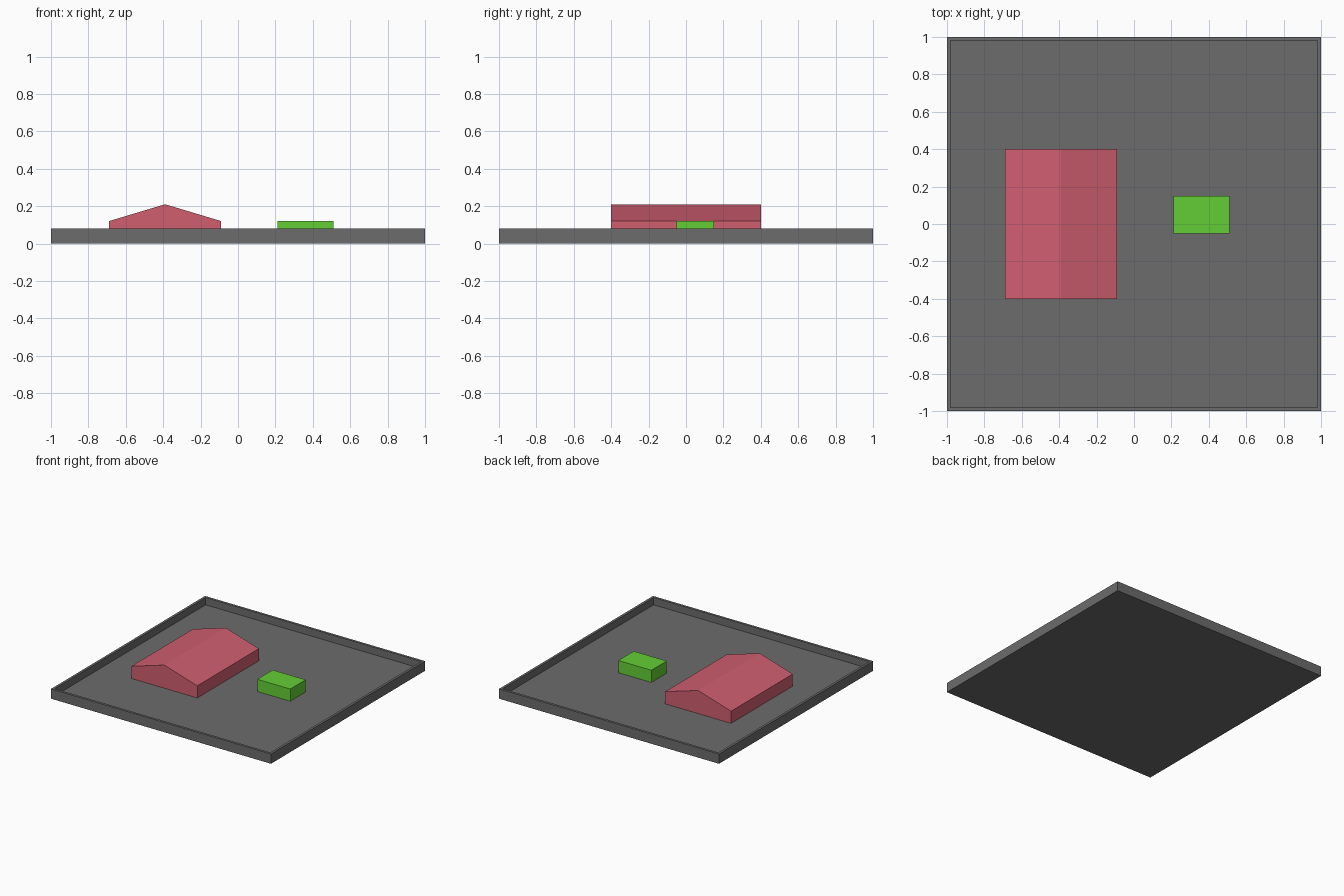
import bpy

if "Cube" in bpy.data.objects:
    bpy.data.objects.remove(bpy.data.objects["Cube"])


def material(name, rgb):
    """Flat colour from 0-255 sRGB, stored as linear."""
    m = bpy.data.materials.new(name)
    lin = [((c / 255 + 0.055) / 1.055) ** 2.4 for c in rgb]
    m.diffuse_color = (*lin, 1)
    m.use_nodes = True
    m.node_tree.nodes["Principled BSDF"].inputs["Base Color"].default_value = m.diffuse_color
    return m


def mesh_object(name, verts, faces, mat):
    me = bpy.data.meshes.new(name)
    me.from_pydata(verts, [], faces)
    me.materials.append(mat)
    ob = bpy.data.objects.new(name, me)
    bpy.context.collection.objects.link(ob)
    return ob


def prism(name, profile, y0, y1, mat):
    """Extrude a counter-clockwise (x, z) profile from y0 to y1."""
    n = len(profile)
    verts = [(x, y, z) for y in (y0, y1) for x, z in profile]
    faces = [tuple(range(n)), tuple(reversed(range(n, 2 * n)))]
    faces += [(i, i + n, (i + 1) % n + n, (i + 1) % n) for i in range(n)]
    return mesh_object(name, verts, faces, mat)


grey = material("dark grey", (108, 108, 108))
red = material("soft red", (208, 94, 112))
green = material("bright green", (100, 206, 53))

FLOOR, RIM, WALL = 0.02, 0.08, 0.02

# Tray: square loops running from the underside, over the rim, to the floor
loops = [(1, 0), (1, RIM), (1 - WALL, RIM), (1 - WALL, FLOOR)]
verts = [(sx * r, sy * r, z) for r, z in loops
         for sx, sy in ((-1, -1), (1, -1), (1, 1), (-1, 1))]
faces = [(3, 2, 1, 0), (12, 13, 14, 15)]
for k in range(3):
    for i in range(4):
        a, b, j = 4 * k, 4 * k + 4, (i + 1) % 4
        faces.append((a + i, a + j, b + j, b + i))
mesh_object("tray", verts, faces, grey)

# Gabled block
prism("gabled_block", [(-0.69, FLOOR), (-0.09, FLOOR), (-0.09, 0.12),
                       (-0.39, 0.21), (-0.69, 0.12)], -0.4, 0.4, red)

# Small flat block
prism("small_block", [(0.21, FLOOR), (0.51, FLOOR), (0.51, 0.12),
                      (0.21, 0.12)], -0.05, 0.15, green)
